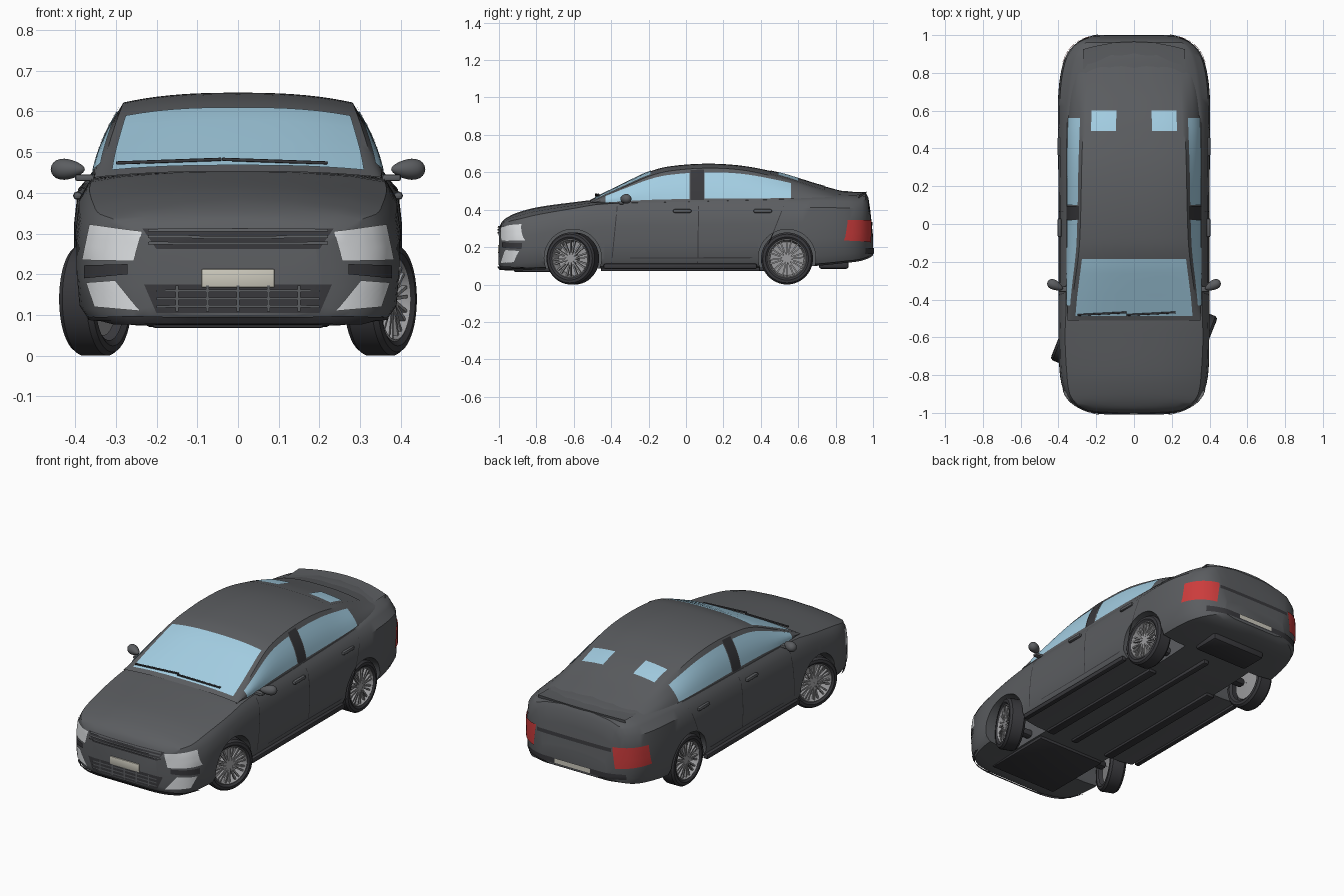
import bpy, bmesh, math
from mathutils import Vector, Matrix
from mathutils.bvhtree import BVHTree

if "Cube" in bpy.data.objects:
    bpy.data.objects.remove(bpy.data.objects["Cube"])


def material(name, r, g, b):
    m = bpy.data.materials.new(name)
    m.diffuse_color = (r, g, b, 1)
    m.use_nodes = True
    m.node_tree.nodes["Principled BSDF"].inputs["Base Color"].default_value = m.diffuse_color
    return m


PAINT = material("paint", .105, .11, .118)
BLACK = material("black_trim", .04, .04, .045)
GLASS = material("glass", .37, .62, .77)
RED = material("red_lens", .6, .045, .045)
CLEAR = material("clear_lens", .72, .74, .76)
SILVER = material("silver", .33, .33, .34)
PLATE = material("plate", .6, .58, .5)


def finish(name, bm, mat, recalc=True):
    if recalc:
        bmesh.ops.recalc_face_normals(bm, faces=bm.faces)
    me = bpy.data.meshes.new(name)
    bm.to_mesh(me)
    bm.free()
    me.materials.append(mat)
    ob = bpy.data.objects.new(name, me)
    bpy.context.collection.objects.link(ob)
    return ob


def spline(rows, y):
    """Smooth interpolation of table rows keyed by their first value."""
    i = max(k for k in range(len(rows) - 1) if k == 0 or rows[k][0] <= y)
    slope = lambda k, c: ((rows[min(k + 1, len(rows) - 1)][c] - rows[max(k - 1, 0)][c])
                          / (rows[min(k + 1, len(rows) - 1)][0] - rows[max(k - 1, 0)][0]))
    a, b = rows[i], rows[i + 1]
    h = b[0] - a[0]
    t = (y - a[0]) / h
    return [(2*t**3 - 3*t*t + 1) * a[c] + (3*t*t - 2*t**3) * b[c]
            + h * ((t**3 - 2*t*t + t) * slope(i, c) + (t**3 - t*t) * slope(i + 1, c))
            for c in range(1, len(a))]


def grid(bm, pts, wrap=False):
    vs = [[bm.verts.new(p) for p in row] for row in pts]
    for a, b in zip(vs, vs[1:]):
        n = len(a)
        for j in range(n if wrap else n - 1):
            bm.faces.new((a[j], a[(j + 1) % n], b[(j + 1) % n], b[j]))
    return vs


def span(a, b, n):
    return [a + (b - a) * i / n for i in range(n + 1)]


def patch(name, f, us, vs, mat, lift=.003):
    """Panel following surface f(u, v), raised a little along its normals."""
    bm = bmesh.new()
    grid(bm, [[f(u, v) for v in vs] for u in us])
    bm.normal_update()
    out = sum(fc.normal.dot(fc.calc_center_median() - Vector((0, 0, .28))) for fc in bm.faces)
    if out < 0:
        bmesh.ops.reverse_faces(bm, faces=bm.faces)
    bm.normal_update()
    for v, n in [(v, v.normal.copy()) for v in bm.verts]:
        v.co += n * lift
    return finish(name, bm, mat, False)


# Lower body: y, half width, bottom z, shoulder z, shoulder half width, centre top z
BODY = [(-1, .20, .10, .27, .19, .30), (-.985, .26, .08, .305, .25, .335),
        (-.95, .325, .075, .335, .305, .362), (-.9, .366, .075, .348, .34, .385),
        (-.8, .392, .08, .372, .355, .412), (-.6, .40, .085, .407, .365, .44),
        (-.45, .40, .085, .43, .36, .455), (0, .398, .085, .442, .357, .455),
        (.5, .403, .09, .455, .355, .48), (.7, .40, .10, .462, .338, .505),
        (.85, .376, .115, .457, .315, .50), (.93, .335, .125, .45, .285, .488),
        (.975, .275, .14, .43, .235, .465), (1, .2, .155, .24, .19, .26)]


def section(y):
    w, zb, zs, ws, zt = spline(BODY, y)
    h, d = zs - zb, zt - zs
    half = [(0, zb), (.7*w, zb), (.93*w, zb + .01), (.985*w, zb + .14*h), (w, zb + .4*h),
            (.997*w, zb + .65*h), (.975*w, zs - .14*h), (.25*w + .75*ws, zs - .04*h), (ws, zs),
            (.78*ws, zs + .5*d), (.4*ws, zs + .88*d), (0, zt)]
    return [(x, y, z) for x, z in half] + [(-x, y, z) for x, z in half[-2:0:-1]]


bm = bmesh.new()
rows = grid(bm, [section(math.sin(u * math.pi / 2)) for u in span(-1, 1, 56)], True)
bm.faces.new(rows[0])
bm.faces.new(rows[-1])
bmesh.ops.recalc_face_normals(bm, faces=bm.faces)
SKIN = BVHTree.FromBMesh(bm)
body = finish("body", bm, PAINT)

# Wheel arches cut out of the body
AXLES = ((-.605, -22), (.54, 0))
for y, _ in AXLES:
    for s in (-1, 1):
        bm = bmesh.new()
        bmesh.ops.create_cone(bm, cap_ends=True, segments=48, radius1=.153, radius2=.153, depth=.3,
                              matrix=Matrix.Translation((s*.37, y, .142)) @ Matrix.Rotation(math.pi/2, 4, 'Y'))
        cutter = finish("arch_cutter", bm, BLACK)
        cutter.hide_render = True
        mod = body.modifiers.new("arch", 'BOOLEAN')
        mod.operation, mod.solver, mod.object = 'DIFFERENCE', 'EXACT', cutter
        bpy.context.view_layer.objects.active = body
        bpy.ops.object.modifier_apply(modifier=mod.name)
        bpy.data.objects.remove(cutter)

# Cabin: y, belt half width, belt z, rail half width, rail z, centre z
CABIN = [(-.51, .345, .435, .335, .44, .453), (-.4, .353, .435, .325, .49, .507),
         (-.3, .356, .437, .312, .535, .556), (-.2, .356, .438, .298, .578, .602),
         (-.1, .356, .438, .288, .605, .63), (.1, .356, .44, .281, .622, .646),
         (.3, .356, .443, .277, .612, .635), (.5, .353, .448, .27, .57, .596),
         (.6, .347, .452, .266, .541, .567), (.7, .335, .455, .263, .508, .536),
         (.84, .305, .452, .26, .468, .498)]


def side(y, t, s=1):
    xb, zb, xr, zr, _ = spline(CABIN, y)
    return (s * (xb + (xr - xb) * t + .012 * math.sin(math.pi * t)), y, zb + (zr - zb) * t)


def top(y, k):
    _, _, xr, zr, zc = spline(CABIN, y)
    return (k * xr, y, zr + (zc - zr) * (1 - abs(k) ** 2.6))


bm = bmesh.new()
grid(bm, [[side(y, t) for t in span(0, 1, 5)] + [top(y, k) for k in span(.95, -.95, 16)]
          + [side(y, t, -1) for t in span(1, 0, 5)] for y in span(-.51, .84, 40)])
finish("cabin", bm, PAINT)
patch("windshield", top, span(-.485, -.185, 8), span(-.93, .93, 14), GLASS)
patch("rear_window", top, span(.45, .74, 8), span(-.9, .9, 14), PAINT)
for s in (-1, 1):
    wall = lambda y, t: side(y, t, s)
    patch("front_side_window", wall, span(-.43, .02, 10), span(.1, .87, 5), GLASS)
    patch("rear_side_window", wall, span(.1, .56, 10), span(.1, .87, 5), GLASS)
    patch("window_pillar", wall, span(.025, .095, 2), span(.06, .95, 5), BLACK, .004)
    patch("rear_glass_corner", top, span(.49, .6, 4), span(s*.35, s*.84, 5), GLASS, .005)


def decal(name, corners, ray, mat, lift=.004, nu=10, nv=5):
    """Project a quad onto the body: corners are (x, z) for a y ray, (y, z) for an x ray."""
    a, b, c, d = [Vector(p) for p in corners]
    ray = Vector(ray)

    def f(u, v):
        p = a.lerp(b, u).lerp(d.lerp(c, u), v)
        start = Vector((p.x, 0, p.y)) if ray.y else Vector((0, p.x, p.y))
        start -= ray * 2
        hit = SKIN.ray_cast(start, ray)[0]
        return hit or SKIN.find_nearest(start + ray * 1.1)[0]
    return patch(name, f, span(0, 1, nu), span(0, 1, nv), mat, lift)


def rect(x0, x1, z0, z1):
    return [(x0, z0), (x1, z0), (x1, z1), (x0, z1)]


def block(name, loc, size, mat, rot=(0, 0, 0), bevel=.3):
    bm = bmesh.new()
    bmesh.ops.create_cube(bm, size=1)
    bmesh.ops.scale(bm, vec=size, verts=bm.verts)
    bmesh.ops.bevel(bm, geom=bm.edges[:], offset=min(size) * bevel, segments=2, affect='EDGES', profile=.5)
    ob = finish(name, bm, mat)
    ob.location, ob.rotation_euler = loc, [math.radians(r) for r in rot]
    return ob


# Front and rear faces
FRONT, REAR = (0, 1, 0), (0, -1, 0)
decal("upper_grille", [(-.2, .262), (.2, .262), (.235, .312), (-.235, .312)], FRONT, BLACK, .003, 20)
for z in (.272, .287, .302):
    decal("grille_slat", rect(-.22, .22, z, z + .007), FRONT, PAINT, .009, 20, 1)
decal("lower_grille", [(-.2, .105), (.2, .105), (.23, .175), (-.23, .175)], FRONT, BLACK, .003, 20)
for z in (.118, .137, .156):
    decal("lower_slat", rect(-.2, .2, z, z + .006), FRONT, PAINT, .008, 20, 1)
for x in span(-.15, .15, 4):
    decal("lower_grille_bar", rect(x - .004, x + .004, .108, .172), FRONT, PAINT, .007, 1, 4)
block("front_plate", (0, -1.0, .19), (.18, .012, .045), PLATE)
decal("front_lip", rect(-.36, .36, .084, .1), FRONT, BLACK, .01, 24, 2)
decal("rear_valance", rect(-.3, .3, .165, .195), REAR, BLACK, .004, 20)
decal("rear_plate", rect(-.11, .11, .17, .195), REAR, PLATE, .007)
decal("rear_light_bar", rect(-.23, .23, .315, .335), REAR, BLACK, .004, 20, 2)
for s in (-1, 1):
    flip = lambda pts: [(s * x, z) for x, z in pts]
    decal("headlight", flip([(.255, .232), (.38, .235), (.362, .322), (.235, .305)]), FRONT, CLEAR)
    decal("corner_vent", flip([(.27, .2), (.375, .19), (.375, .222), (.27, .225)]), FRONT, BLACK)
    decal("fog_light", flip([(.24, .11), (.35, .12), (.37, .18), (.3, .185)]), FRONT, CLEAR)
    decal("tail_light", flip([(.25, .225), (.377, .235), (.37, .345), (.235, .345)]), REAR, RED, .005)

    # Doors, sills and handles
    ray = (-s, 0, 0)
    for y0, y1 in ((-.40, -.37), (.06, .065), (.40, .52)):
        decal("door_seam", [(y0, .115), (y0 + .005, .115), (y1 + .005, .42), (y1, .42)], ray, BLACK, .001, 1, 10)
    decal("door_crease", [(-.3, .14), (.34, .14), (.36, .147), (-.3, .144)], ray, BLACK, .001, 16, 1)
    for y in (-.02, .41):
        block("door_handle", (s*.394, y, .393), (.022, .1, .02), PAINT, bevel=.45)
    block("side_sill", (s*.385, -.03, .097), (.03, .82, .028), BLACK)

    # Door mirror
    bm = bmesh.new()
    bmesh.ops.create_uvsphere(bm, u_segments=20, v_segments=12, radius=1)
    for v in bm.verts:
        k = .75 + .25 * v.co.x
        v.co = (v.co.x * .045, v.co.y * .034 * k, v.co.z * .033 * k)
    mirror = finish("door_mirror", bm, PAINT)
    mirror.matrix_world = Matrix.Diagonal((s, 1, 1, 1)) @ Matrix.Translation((.417, -.325, .458)) @ Matrix.Rotation(.45, 4, 'Z')
    block("mirror_stalk", (s*.37, -.345, .437), (.06, .03, .016), PAINT)
    block("wiper", (s*.13 - .04, -.475, .478), (.26, .01, .008), BLACK, (0, s*2, 3))

# Boot spoiler
bm = bmesh.new()
grid(bm, [[(x, y - .55 * x * x, z - .25 * x * x) for y, z in
           ((.86, .494), (.93, .494), (.965, .496), (.962, .48), (.92, .468))] for x in span(-.27, .27, 16)], True)
finish("boot_spoiler", bm, PAINT)


# Wheels: tyre and rim profiles are (x, radius), outer face towards +x
def lathe(bm, profile, n=44):
    grid(bm, [[(x, r * math.cos(a), r * math.sin(a)) for a in span(0, math.tau * (n-1)/n, n-1)]
              for x, r in profile], True)


TYRE = [(.036, .101), (.046, .115), (.044, .13), (.032, .139), (-.032, .139), (-.044, .13), (-.046, .115), (-.036, .101)]
RIM = [(.038, .104), (.04, .1), (.032, .096), (-.02, .09), (-.025, .002)]
HUB = [(-.02, .03), (.026, .03), (.032, .022), (.032, .001)]
for y, turn in AXLES:
    for s in (-1, 1):
        place = (Matrix.Translation((s*.35, y, .139)) @ Matrix.Rotation(math.radians(turn), 4, 'Z')
                 @ Matrix.Diagonal((s, 1, 1, 1)))
        tyre, rim, spokes = bmesh.new(), bmesh.new(), bmesh.new()
        lathe(tyre, TYRE)
        lathe(rim, RIM)
        lathe(spokes, HUB, 24)
        for k in range(20):
            bmesh.ops.create_cube(spokes, size=1, matrix=Matrix.Rotation(math.tau * (k + .22 * (k % 2)) / 20, 4, 'X')
                                  @ Matrix.Translation((.026, 0, .06)) @ Matrix.Diagonal((.014, .008, .078, 1)))
        for name, b, m in (("tyre", tyre, BLACK), ("wheel_rim", rim, SILVER), ("wheel_spokes", spokes, SILVER)):
            b.transform(place)
            finish(name, b, m)
    block("axle_beam", (0, y, .125), (.6, .045, .04), BLACK)

# Underside
for s in (-1, 1):
    block("floor_rail", (s*.2, -.03, .082), (.05, .85, .022), BLACK)
block("exhaust_pipe", (.04, .1, .084), (.035, 1.1, .025), BLACK)
block("silencer", (0, .79, .108), (.34, .16, .05), BLACK)
block("engine_tray", (0, -.72, .078), (.42, .4, .02), BLACK)

bpy.ops.object.select_all(action='SELECT')
bpy.context.view_layer.objects.active = body
bpy.ops.object.shade_smooth_by_angle(angle=math.radians(35))
